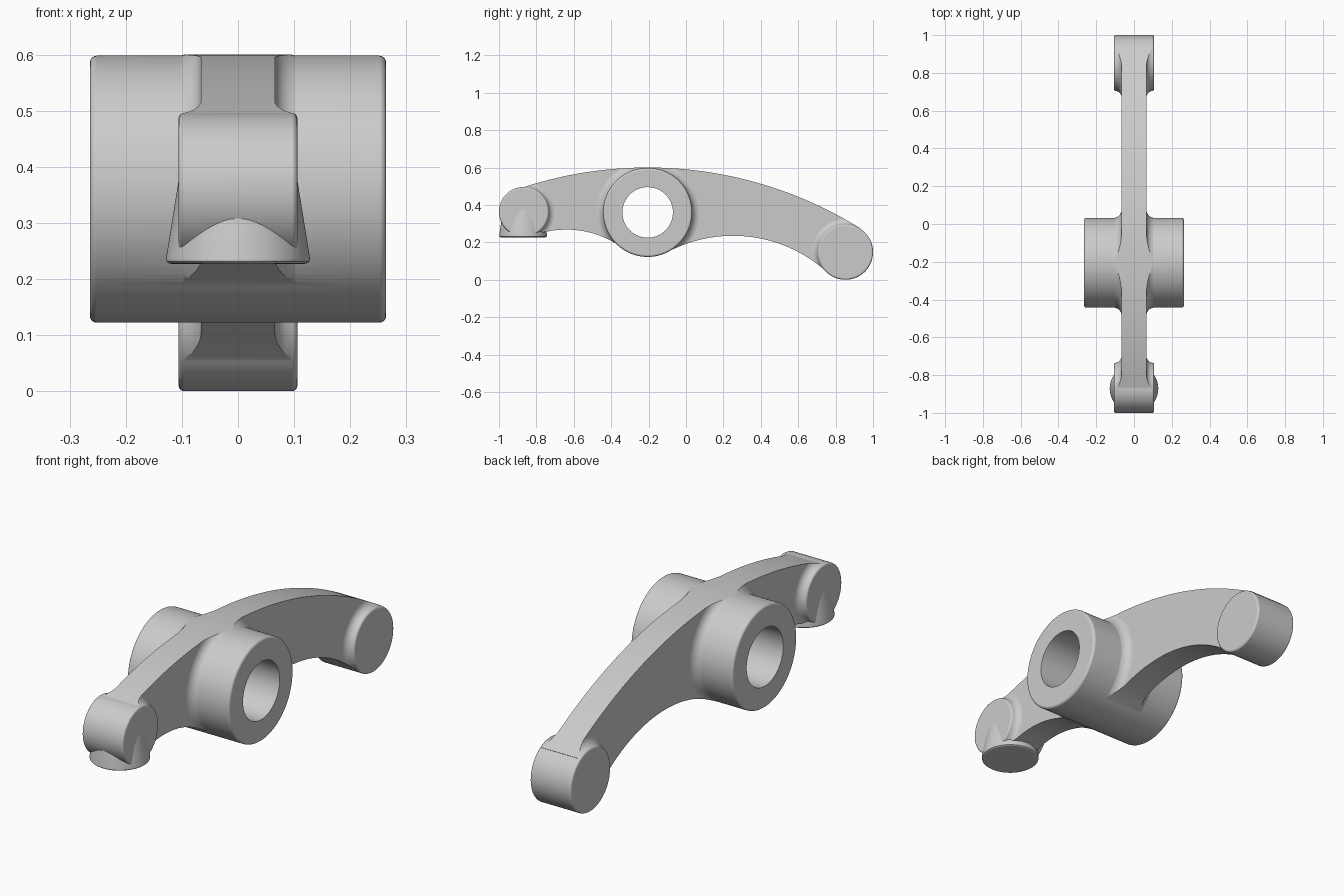
import bpy, bmesh, math
from mathutils import Vector

if "Cube" in bpy.data.objects:
    bpy.data.objects.remove(bpy.data.objects["Cube"])

HUB, FRONT, BACK = (-0.205, 0.36), (-0.867, 0.363), (0.852, 0.148)
HUB_R, FRONT_R, BACK_R = 0.238, 0.133, 0.148
WEB = 0.066  # half thickness of the arm web


def make_object(name, bm):
    bmesh.ops.recalc_face_normals(bm, faces=bm.faces)
    mesh = bpy.data.meshes.new(name)
    bm.to_mesh(mesh)
    bm.free()
    obj = bpy.data.objects.new(name, mesh)
    bpy.context.collection.objects.link(obj)
    return obj


def lathe(name, profile, place, segments=96):
    """Revolve (along, radius) points; place(along, u, v) gives the position."""
    bm = bmesh.new()
    rings = []
    for a, r in profile:
        rings.append([bm.verts.new(place(a, r * math.cos(t), r * math.sin(t)))
                      for t in (2 * math.pi * (i + 0.5) / segments for i in range(segments))])
    for p, q in zip(rings, rings[1:]):
        for i in range(segments):
            j = (i + 1) % segments
            bm.faces.new((p[i], p[j], q[j], q[i]))
    bm.faces.new(rings[0])
    bm.faces.new(rings[-1])
    return make_object(name, bm)


def cross_lathe(name, half, centre):
    """Mirror a half profile and revolve it round an axis along x."""
    full = [(-x, r) for x, r in reversed(half)] + half
    return lathe(name, full, lambda a, u, v: (a, centre[0] + u, centre[1] + v))


def drum(name, centre, r, w, b=0.01):
    """Cylinder along x with rounded rims."""
    rim = [(w - b + b * math.sin(t), r - b + b * math.cos(t))
           for t in (math.pi / 2 * i / 4 for i in range(5))]
    return cross_lathe(name, rim, centre)


def spool(name, centre, r, f):
    """Concave fillet body growing out of the web into a drum of radius r."""
    arc = [(WEB + f - f * math.cos(t), r + f - f * math.sin(t))
           for t in (math.pi / 2 * i / 8 for i in range(9))]
    arc[0] = (WEB - 0.001, r + f)
    arc[-1] = (WEB + f, r - 0.002)
    return cross_lathe(name, arc, centre)


def extrude_x(name, outline, w):
    bm = bmesh.new()
    face = bm.faces.new([bm.verts.new((-w, y, z)) for y, z in outline])
    ext = bmesh.ops.extrude_face_region(bm, geom=[face])
    verts = [v for v in ext["geom"] if isinstance(v, bmesh.types.BMVert)]
    bmesh.ops.translate(bm, verts=verts, vec=Vector((2 * w, 0, 0)))
    return make_object(name, bm)


def combine(target, other, operation):
    mod = target.modifiers.new(operation.lower(), 'BOOLEAN')
    mod.operation, mod.solver, mod.object = operation, 'EXACT', other
    bpy.context.view_layer.objects.active = target
    bpy.ops.object.modifier_apply(modifier=mod.name)
    bpy.data.objects.remove(other)


def arc(cy, cz, r, y0, y1, n):
    return [(y, cz + math.sqrt(r * r - (y - cy) ** 2))
            for y in (y0 + (y1 - y0) * i / n for i in range(n + 1))]


# Arm web with fillet spools, trimmed to the curved side outline
arm = extrude_x("rocker_arm", [(-1.2, -0.2), (1.2, -0.2), (1.2, 0.8), (-1.2, 0.8)], WEB)
combine(arm, spool("hub_fillet", HUB, HUB_R, 0.042), 'UNION')
combine(arm, spool("front_fillet", FRONT, FRONT_R, 0.034), 'UNION')
combine(arm, spool("back_fillet", BACK, BACK_R, 0.034), 'UNION')
outline = (arc(-0.205, -1.55, 2.15, -0.91, 0.93, 64) + [BACK]
           + arc(0.251, -0.512, 0.747, 0.754, -0.10, 36) + [(-0.205, 0.2)]
           + arc(-0.64, -0.24, 0.508, -0.33, -0.819, 24) + [FRONT])
combine(arm, extrude_x("side_outline", outline, 0.2), 'INTERSECT')

# Hub and the two end drums
combine(arm, drum("hub", HUB, HUB_R, 0.264, 0.012), 'UNION')
combine(arm, drum("front_drum", FRONT, FRONT_R, 0.106), 'UNION')
combine(arm, drum("back_drum", BACK, BACK_R, 0.106), 'UNION')

# Tapered contact foot under the front drum
foot_profile = [(0.227, 0.119), (0.228, 0.123), (0.231, 0.127), (0.236, 0.1285), (0.40, 0.102)]
foot = lathe("contact_foot", foot_profile, lambda a, u, v: (u, -0.871 + v, a))
combine(arm, foot, 'UNION')

# Shaft bore
combine(arm, cross_lathe("bore", [(0.4, 0.135)], HUB), 'DIFFERENCE')

# Smooth shading with crisp edges
bpy.ops.object.select_all(action='DESELECT')
arm.select_set(True)
bpy.context.view_layer.objects.active = arm
bpy.ops.object.shade_smooth_by_angle(angle=math.radians(30))
normals = arm.modifiers.new("weighted_normals", 'WEIGHTED_NORMAL')
normals.keep_sharp = True
